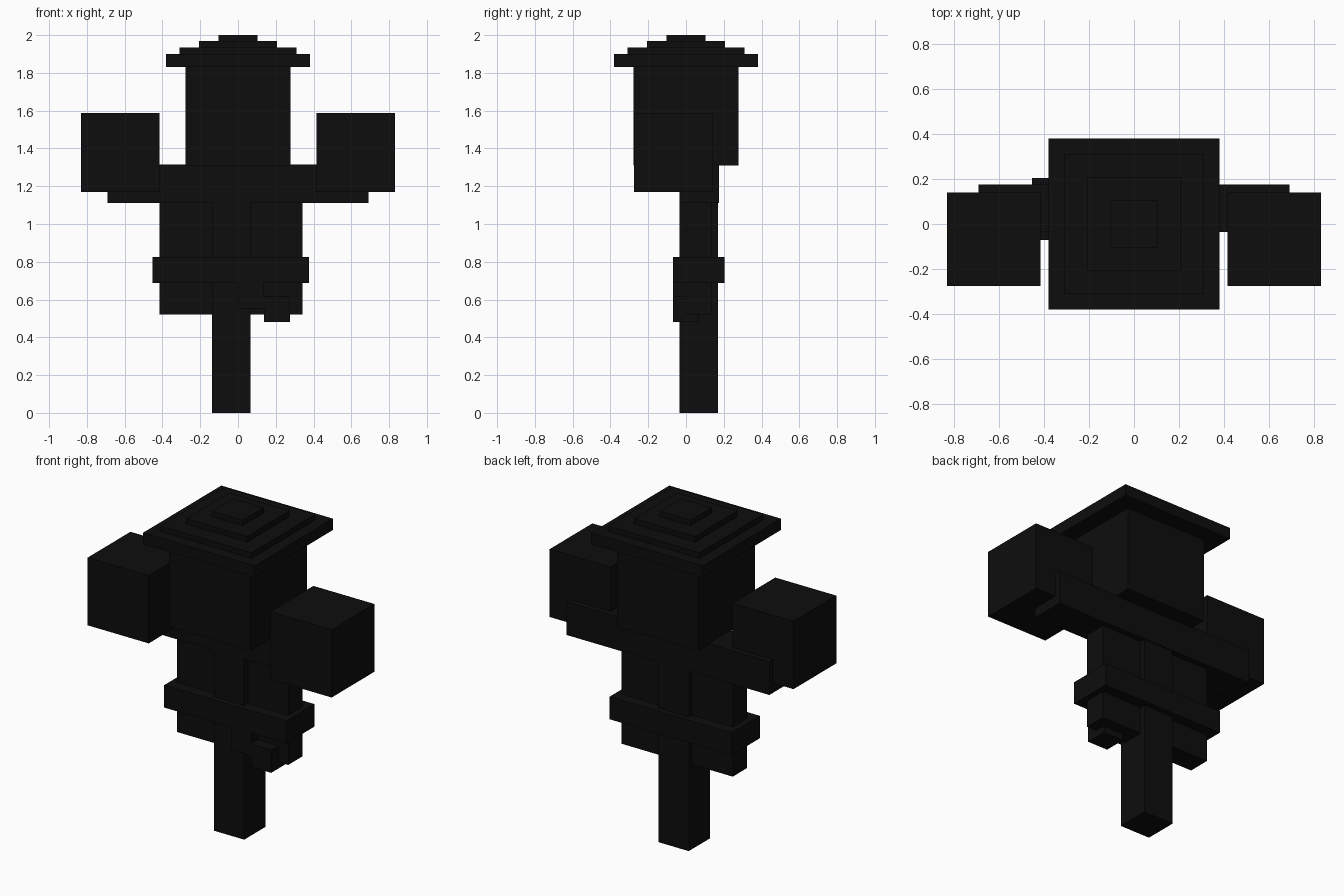
import bpy
import bmesh
from mathutils import Vector

cube = bpy.data.objects.get("Cube")
if cube:
    bpy.data.objects.remove(cube, do_unlink=True)

# Single flat near-black colour
COLOUR = (0.004, 0.004, 0.004, 1.0)
black = bpy.data.materials.new("black")
black.use_nodes = True
black.diffuse_color = COLOUR
black.node_tree.nodes["Principled BSDF"].inputs["Base Color"].default_value = COLOUR


def box(name, x, y, z):
    """Box spanning the given (low, high) range on each axis."""
    centre = Vector((sum(x) / 2, sum(y) / 2, sum(z) / 2))
    size = Vector((x[1] - x[0], y[1] - y[0], z[1] - z[0]))
    bm = bmesh.new()
    bmesh.ops.create_cube(bm, size=1)
    bmesh.ops.scale(bm, vec=size, verts=bm.verts)
    mesh = bpy.data.meshes.new(name)
    bm.to_mesh(mesh)
    bm.free()
    mesh.materials.append(black)
    obj = bpy.data.objects.new(name, mesh)
    obj.location = centre
    bpy.context.collection.objects.link(obj)
    return obj


# Wooden frame: upright pole and arm crossbar
box("pole", (-0.138, 0.067), (-0.035, 0.17), (0, 1.31))
box("crossbar", (-0.69, 0.69), (-0.035, 0.175), (1.11, 1.315))

# Thin body with a thicker belt
box("torso", (-0.415, 0.342), (0.0, 0.138), (0.52, 1.12))
box("belt", (-0.453, 0.377), (-0.07, 0.205), (0.687, 0.825))

# Belt knot and its hanging end
box("belt_knot", (0.0, 0.137), (-0.07, 0.068), (0.55, 0.69))
box("belt_end", (0.137, 0.275), (-0.07, 0.068), (0.48, 0.62))

# Block hands at both ends of the crossbar
for side, s in (("left", 1), ("right", -1)):
    box(side + "_hand", sorted((s * 0.415, s * 0.83)), (-0.275, 0.14), (1.17, 1.587))

# Head
box("head", (-0.277, 0.277), (-0.277, 0.277), (1.31, 1.84))

# Stepped square hat
steps = [("hat_brim", 0.38, 1.83, 1.90), ("hat_lower_step", 0.31, 1.90, 1.934),
         ("hat_upper_step", 0.207, 1.934, 1.968), ("hat_tip", 0.104, 1.968, 2.0)]
for name, r, low, high in steps:
    box(name, (-r, r), (-r, r), (low, high))
